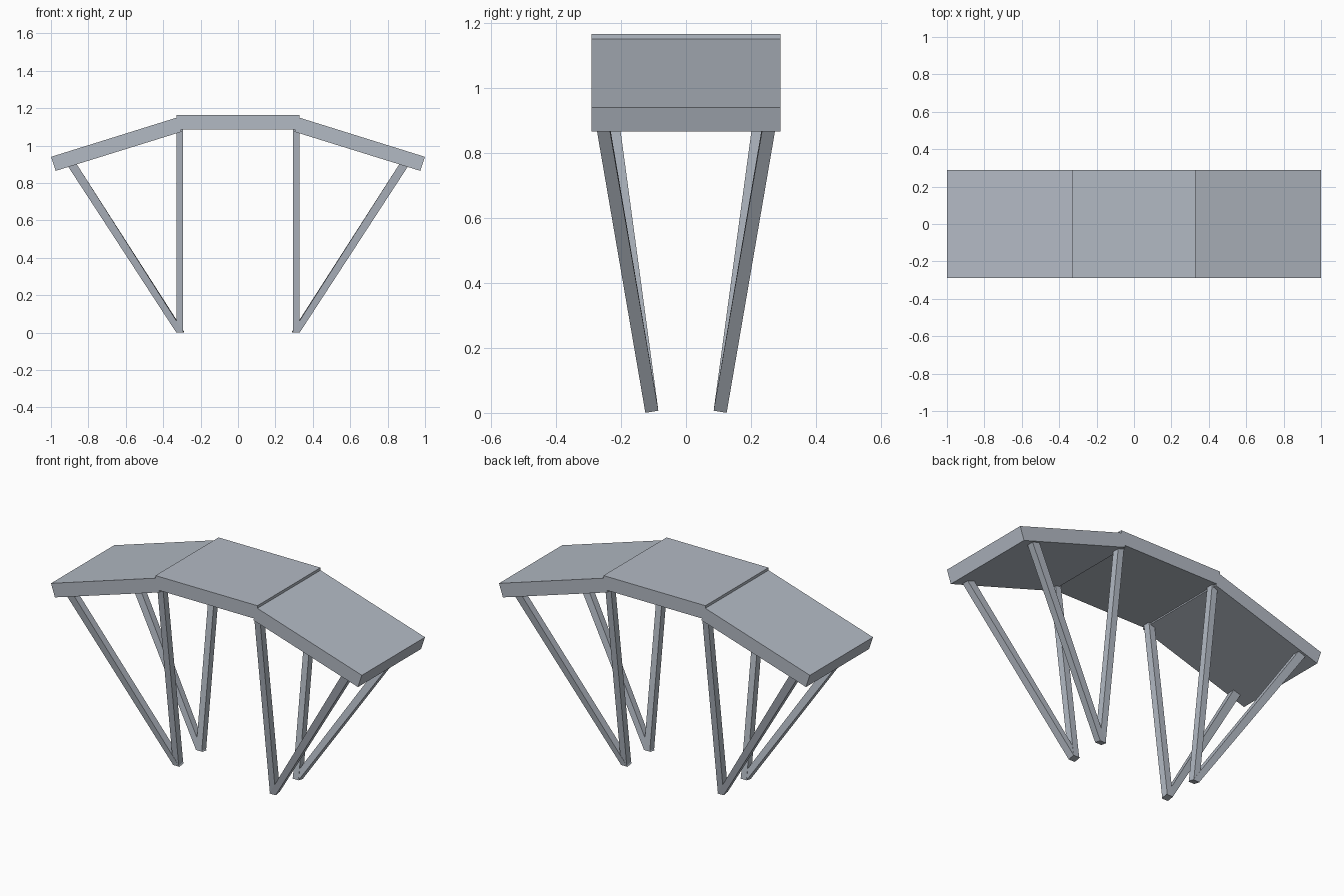
import bpy

cube = bpy.data.objects.get("Cube")
if cube:
    bpy.data.objects.remove(cube, do_unlink=True)

# Single blue-grey colour
COLOUR = (0.45, 0.49, 0.55, 1.0)
steel = bpy.data.materials.new("blue_grey")
steel.use_nodes = True
steel.diffuse_color = COLOUR
steel.node_tree.nodes["Principled BSDF"].inputs["Base Color"].default_value = COLOUR


def loft(name, lower, upper):
    """Closed solid between two matching four-point sections."""
    faces = [(3, 2, 1, 0), (4, 5, 6, 7)]
    faces += [(i, (i + 1) % 4, (i + 1) % 4 + 4, i + 4) for i in range(4)]
    mesh = bpy.data.meshes.new(name)
    mesh.from_pydata(list(lower) + list(upper), [], faces)
    mesh.materials.append(steel)
    # Mirrored sections flip the winding, so make the normals point outward
    import bmesh
    bm = bmesh.new()
    bm.from_mesh(mesh)
    bmesh.ops.recalc_face_normals(bm, faces=bm.faces)
    bm.to_mesh(mesh)
    bm.free()
    obj = bpy.data.objects.new(name, mesh)
    bpy.context.collection.objects.link(obj)
    return obj


def slab(name, profile, half_depth=0.29):
    """Deck panel: an x-z profile extruded along y."""
    return loft(name, [(x, -half_depth, z) for x, z in profile],
                [(x, half_depth, z) for x, z in profile])


def section(x0, x1, y0, y1, z):
    """Four corners of a leg section, with height given by z(x, y)."""
    return [(x, y, z(x, y)) for x, y in ((x0, y0), (x1, y0), (x1, y1), (x0, y1))]


def mirrored(points, sx, sy):
    return [(x * sx, y * sy, z) for x, y, z in points]


# Deck: raised level panel with a sloping panel on each side
slab("deck_centre", [(-0.328, 1.085), (0.328, 1.085), (0.328, 1.165), (-0.328, 1.165)])
SLOPE = [(0.302, 1.074), (0.975, 0.865), (1.0, 0.94), (0.327, 1.15)]
for side, sx in (("left", 1), ("right", -1)):
    slab("deck_slope_" + side, [(x * sx, z) for x, z in SLOPE])

# Legs: each foot carries one upright and one brace, splayed outward in y
foot = section(0.293, 0.33, 0.085, 0.125, lambda x, y: (0.125 - y) * 0.17)
upright_top = section(0.293, 0.33, 0.231, 0.271, lambda x, y: 1.087)
brace_foot = section(0.289, 0.3295, 0.085, 0.125, lambda x, y: (0.125 - y) * 0.17)
brace_top = section(0.865, 0.91, 0.238, 0.278,
                    lambda x, y: 0.905 - (x - 0.865) * 0.31)
for side, sx in (("left", 1), ("right", -1)):
    for end, sy in (("back", 1), ("front", -1)):
        loft(f"upright_{end}_{side}", mirrored(foot, sx, sy), mirrored(upright_top, sx, sy))
        loft(f"brace_{end}_{side}", mirrored(brace_foot, sx, sy), mirrored(brace_top, sx, sy))
